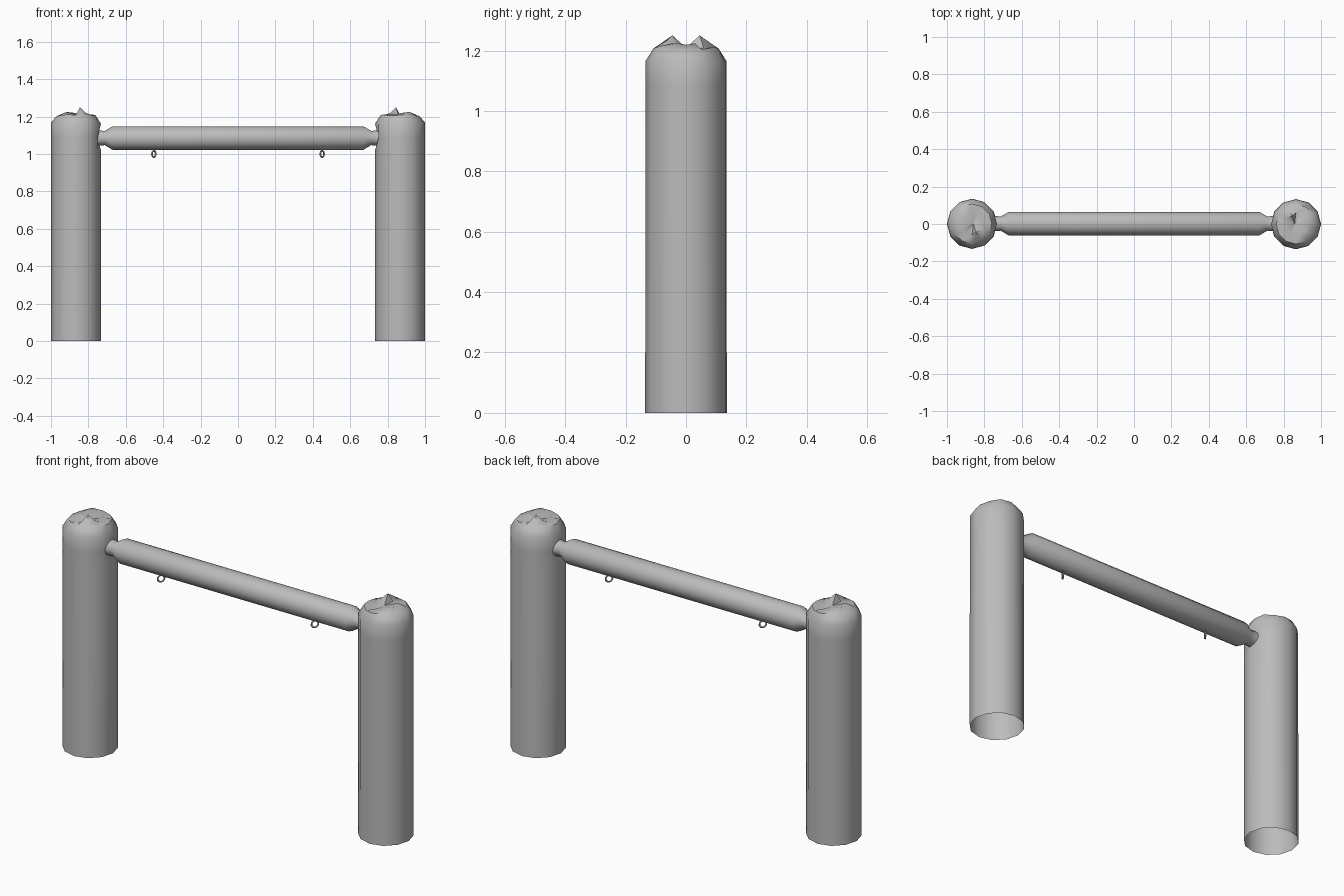
import bpy, bmesh, math, random
from mathutils import Vector, Matrix

if "Cube" in bpy.data.objects:
    bpy.data.objects.remove(bpy.data.objects["Cube"])

wood = bpy.data.materials.new("plain_grey")
wood.diffuse_color = (0.5, 0.5, 0.5, 1)
wood.use_nodes = True
wood.node_tree.nodes["Principled BSDF"].inputs["Base Color"].default_value = wood.diffuse_color


def finish(bm, name, angle=50):
    bmesh.ops.recalc_face_normals(bm, faces=bm.faces)
    me = bpy.data.meshes.new(name)
    bm.to_mesh(me)
    bm.free()
    for p in me.polygons:
        p.use_smooth = True
    me.set_sharp_from_angle(angle=math.radians(angle))
    me.materials.append(wood)
    ob = bpy.data.objects.new(name, me)
    bpy.context.collection.objects.link(ob)
    return ob


def skin(bm, rings):
    """Join successive rings of vertices with quads."""
    for a, b in zip(rings, rings[1:]):
        n = len(a)
        for i in range(n):
            j = (i + 1) % n
            bm.faces.new((a[i], a[j], b[j], b[i]))


# Post: open-bottomed log with a dent at the beam joint and a ragged top
def make_post(name):
    random.seed(4)
    bm = bmesh.new()
    n, cx, cy = 12, -0.866, 0.001
    rings = []
    for r, z, jag in ((0.134, 0, 0), (0.134, 0.15, 0), (0.133, 1.02, 0),
                      (0.133, 1.085, 0), (0.133, 1.165, 0.004),
                      (0.106, 1.207, 0.007), (0.06, 1.213, 0.012)):
        ring = []
        for i in range(n):
            t = 2 * math.pi * i / n
            rr = r - (0.018 if z == 1.085 and i == 0 else 0)
            ring.append(bm.verts.new((cx + rr * math.cos(t), cy + rr * math.sin(t),
                                      z + random.uniform(-jag, jag))))
        rings.append(ring)
    skin(bm, rings)
    # off-centre splinter peak
    centre = bm.verts.new((cx + 0.008, cy, 1.208))
    top = rings[-1]
    for i in range(n):
        bm.faces.new((top[i], top[(i + 1) % n], centre))
    top[10].co = (cx + 0.021, cy - 0.046, 1.25)
    return finish(bm, name, 40)


left = make_post("left_post")
right = make_post("right_post")
right.data.transform(Matrix.Rotation(math.pi, 4, 'Z'))

# Cross beam with narrowed ends
bm = bmesh.new()
half = [(0.78, 0.04), (0.745, 0.041), (0.712, 0.038), (0.67, 0.063)]
profile = [(-x, r) for x, r in half] + [(x, r) for x, r in reversed(half)]
rings = [[bm.verts.new((x, 0.002 + r * math.cos(k * math.pi / 6),
                        1.085 + r * math.sin(k * math.pi / 6))) for k in range(12)]
         for x, r in profile]
skin(bm, rings)
bm.faces.new(rings[0])
bm.faces.new(rings[-1])
finish(bm, "cross_beam", 50)

# Hanging rings under the beam, turned towards the front right
for side, sx in (("left", -0.45), ("right", 0.45)):
    bm = bmesh.new()
    u, w = Vector((0.56, 0.83, 0)), Vector((0.83, -0.56, 0))
    c, R, t = Vector((sx, 0, 1.0)), 0.0175, 0.0045
    rings = []
    for i in range(16):
        a = 2 * math.pi * i / 16
        d = u * math.cos(a) + Vector((0, 0, math.sin(a)))
        rings.append([bm.verts.new(c + d * (R + t * math.cos(b)) + w * (t * math.sin(b)))
                      for b in (k * math.pi / 3 for k in range(6))])
    skin(bm, rings + rings[:1])
    # short shank into the beam
    bmesh.ops.create_cone(bm, cap_ends=True, segments=6, radius1=t, radius2=t,
                          depth=0.02, matrix=Matrix.Translation((sx, 0, 1.027)))
    finish(bm, side + "_ring")
